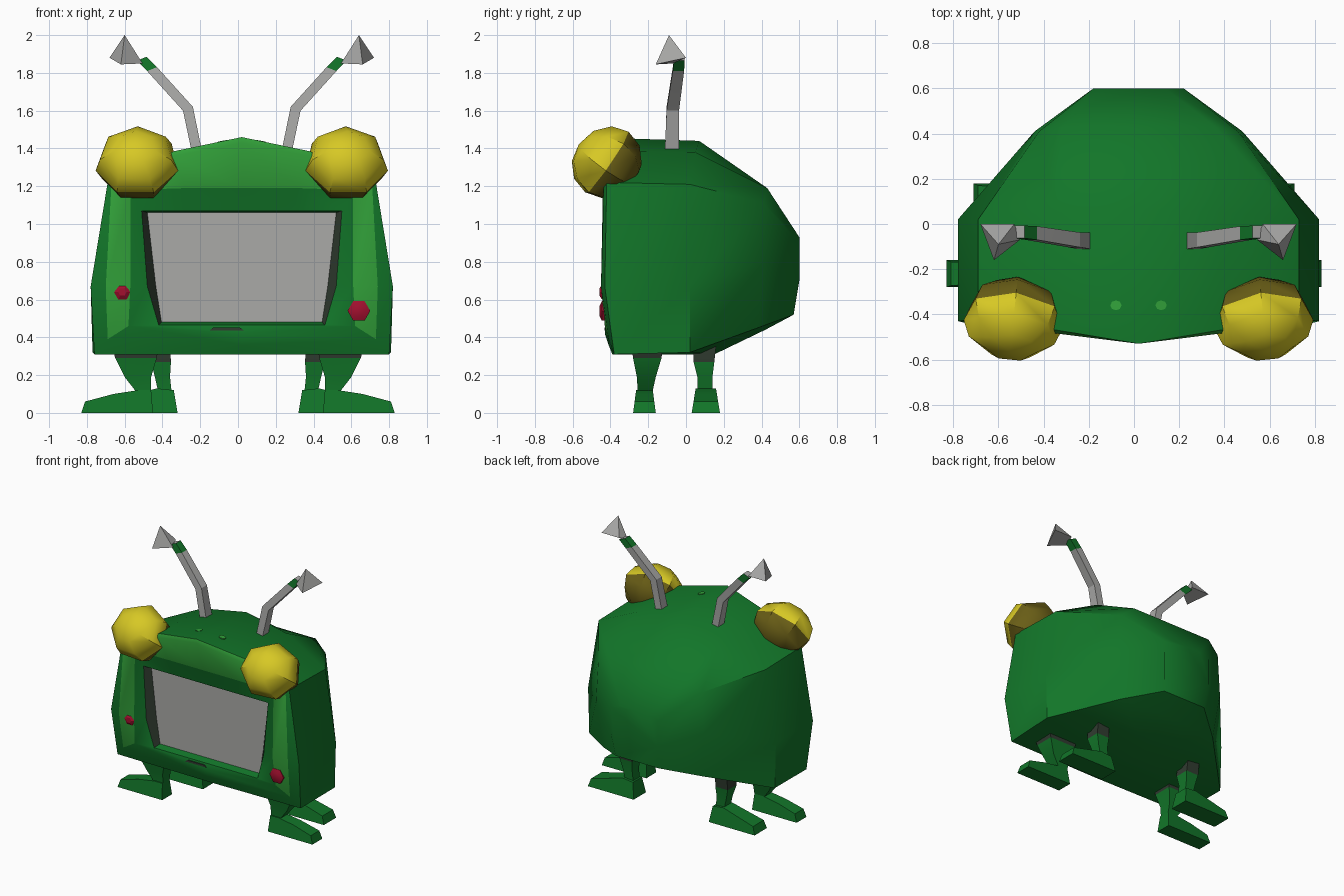
import bpy, bmesh, math
from mathutils import Vector

if "Cube" in bpy.data.objects:
    bpy.data.objects.remove(bpy.data.objects["Cube"])

CX = 0.02  # symmetry plane of the body


def material(name, rgb):
    m = bpy.data.materials.new(name)
    m.diffuse_color = (*rgb, 1)
    m.use_nodes = True
    m.node_tree.nodes["Principled BSDF"].inputs["Base Color"].default_value = m.diffuse_color
    return m


GREEN = material("green", (0.006, 0.18, 0.022))
LIGHT = material("light green", (0.032, 0.36, 0.042))
DARK = material("dark grey green", (0.03, 0.045, 0.03))
GREY = material("light grey", (0.40, 0.40, 0.39))
YELLOW = material("yellow", (0.68, 0.58, 0.018))
OLIVE = material("olive", (0.14, 0.11, 0.008))
RED = material("red", (0.36, 0.005, 0.028))


def finish(name, bm, mats, angle=30):
    bmesh.ops.recalc_face_normals(bm, faces=bm.faces)
    me = bpy.data.meshes.new(name)
    bm.to_mesh(me)
    bm.free()
    for m in mats:
        me.materials.append(m)
    ob = bpy.data.objects.new(name, me)
    bpy.context.collection.objects.link(ob)
    bpy.ops.object.select_all(action='DESELECT')
    ob.select_set(True)
    bpy.context.view_layer.objects.active = ob
    bpy.ops.object.shade_smooth_by_angle(angle=math.radians(angle))
    return ob


def loft(bm, rings, rule=lambda band, seg: 0, caps=(0, 0)):
    """Skin a list of equal-length rings; rule picks the material of each quad."""
    vs = [[bm.verts.new(p) for p in r] for r in rings]
    n = len(rings[0])
    for b in range(len(vs) - 1):
        for s in range(n):
            t = (s + 1) % n
            f = bm.faces.new((vs[b][s], vs[b][t], vs[b + 1][t], vs[b + 1][s]))
            f.material_index = rule(b, s)
    for ring, m in zip((vs[0], vs[-1]), caps):
        bm.faces.new(ring).material_index = m


def mirror_ring(half):
    """Half outline from bottom centre to peak, completed by mirroring."""
    right = [(CX + x, y, z) for x, y, z in half]
    left = [(CX - x, y, z) for x, y, z in half[-2:0:-1]]
    return right + left


# Body: screen recess, bezel, shell and tapering back as one skin
body_rings = [
    # screen
    [(0, -.37, .48), (.425, -.37, .48), (.455, -.37, .67), (.50, -.37, 1.06), (.28, -.37, 1.06), (0, -.37, 1.06)],
    # opening
    [(0, -.42, .465), (.44, -.42, .465), (.50, -.43, .67), (.53, -.42, 1.07), (.28, -.42, 1.07), (0, -.42, 1.07)],
    # inner edge of bezel band
    [(0, -.43, .42), (.60, -.43, .46), (.59, -.45, .67), (.59, -.44, 1.18), (.30, -.45, 1.19), (0, -.45, 1.19)],
    # outer edge of bezel band
    [(0, -.41, .36), (.71, -.41, .39), (.72, -.45, .67), (.69, -.435, 1.21), (.36, -.485, 1.36), (0, -.53, 1.43)],
    # front rim
    [(0, -.39, .31), (.78, -.38, .31), (.80, -.43, .67), (.71, -.42, 1.22), (.36, -.47, 1.385), (0, -.53, 1.46)],
    # widest section
    [(0, .15, .31), (.79, .02, .32), (.80, .02, .67), (.71, .02, 1.21), (.36, .05, 1.38), (0, .07, 1.44)],
    # shoulder of the back
    [(0, .42, .44), (.42, .38, .45), (.46, .41, .80), (.44, .41, 1.11), (.34, .43, 1.19), (0, .43, 1.19)],
    # rear plate
    [(0, .57, .52), (.18, .57, .52), (.20, .60, .70), (.20, .60, .90), (.12, .60, .93), (0, .60, .93)],
]


def body_colour(band, seg):
    if band == 0 and seg in (1, 2, 7, 8):
        return 2          # dark recess sides
    if band == 2 and 1 <= seg <= 8:
        return 1          # light band round the screen
    if band == 3 and 3 <= seg <= 6:
        return 1
    return 0


bm = bmesh.new()
loft(bm, [mirror_ring(r) for r in body_rings], body_colour, caps=(3, 0))
finish("body", bm, [GREEN, LIGHT, DARK, GREY], 38)

# Eyes: faceted balls, yellow in front and olive behind
for side, name in ((-1, "left_eye"), (1, "right_eye")):
    bm = bmesh.new()
    bmesh.ops.create_uvsphere(bm, u_segments=7, v_segments=6, radius=1)
    axis = Vector((side * 0.08, -0.82, 0.57)).normalized()
    turn = axis.to_track_quat('Z', 'Y')
    for f in bm.faces:
        f.material_index = 0 if f.calc_center_median().z > 0 else 1
    for v in bm.verts:
        p = turn @ Vector((v.co.x * .225, v.co.y * .205, v.co.z * .18))
        v.co = p + Vector((CX + side * .553, -.42, 1.32))
    finish(name, bm, [YELLOW, OLIVE], 35)


# Antennae: bent tapering stalk, green collar and pointed tip
def square(c, w, d):
    x, y, z = c
    return [(x - w, y - d, z - w * .4), (x + w, y - d, z + w * .4),
            (x + w, y + d, z + w * .4), (x - w, y + d, z - w * .4)]


def sided(ring, side, cx):
    return [(cx + side * x, y, z) for x, y, z in ring]


for side, name in ((-1, "left"), (1, "right")):
    path = [((.235, -.075, 1.37), .03, .037), ((.285, -.07, 1.61), .026, .033),
            ((.475, -.04, 1.82), .026, .03), ((.53, -.035, 1.875), .026, .028)]
    rings = []
    for c, w, d in path:
        r = square(c, w, d)
        if c[2] > 1.5:  # turn the cross-section with the bend
            r = [(x, y, 2 * c[2] - z) for x, y, z in r]
        rings.append(sided(r, side, CX))
    bm = bmesh.new()
    loft(bm, rings, lambda b, s: 1 if b == 2 else 0)
    finish(name + "_antenna", bm, [GREY, GREEN])

    bm = bmesh.new()
    base = [(.70, 0, 1.88), (.64, -.16, 1.845), (.525, -.07, 1.85), (.55, 0, 1.88)]
    vs = [bm.verts.new(p) for p in sided(base, side, CX)]
    top = bm.verts.new((CX + side * .62, -.09, 2.0))
    bm.faces.new(vs)
    for i in range(4):
        bm.faces.new((vs[i], vs[(i + 1) % 4], top))
    finish(name + "_antenna_tip", bm, [GREY], 20)


# Legs and feet
def box_ring(x0, x1, y0, y1, z):
    return [(x0, y0, z), (x1, y0, z), (x1, y1, z), (x0, y1, z)]


legs = {
    "front": ([(.42, .67, -.29, -.12, .36), (.43, .65, -.28, -.13, .29),
               (.46, .60, -.26, -.16, .19), (.46, .53, -.255, -.18, .10)],
              [(.45, 0), (.83, 0), (.81, .06), (.66, .10), (.53, .12), (.46, .12)], (-.28, -.16)),
    "back": ([(.36, .46, .04, .16, .36), (.355, .46, .04, .15, .27),
              (.36, .44, .06, .14, .19), (.35, .42, .06, .14, .10)],
             [(.32, 0), (.71, 0), (.69, .06), (.54, .10), (.43, .13), (.34, .12)], (.03, .18)),
}
for side, sname in ((-1, "left"), (1, "right")):
    for lname, (sections, profile, (y0, y1)) in legs.items():
        bm = bmesh.new()
        loft(bm, [sided(box_ring(*s), side, 0) for s in sections],
             lambda b, s: 1 if b == 0 else 0, caps=(1, 0))
        finish(f"{sname}_{lname}_leg", bm, [GREEN, DARK])
        bm = bmesh.new()
        mid, half = (y0 + y1) / 2, (y1 - y0) / 2
        # foot narrows slightly toward its top
        rings = [[(side * x, mid + k * half * (1 - 2.2 * z), z) for x, z in profile] for k in (-1, 1)]
        loft(bm, rings)
        finish(f"{sname}_{lname}_foot", bm, [GREEN])

# Control knobs: six-sided domes on the bezel
for name, x, z, r in (("small_knob", -.612, .64, .045), ("large_knob", .64, .54, .06)):
    bm = bmesh.new()
    rings = []
    for y, k in ((-.40, 1), (-.445, 1), (-.458, .5)):
        rings.append([(x + r * k * math.cos(i * math.pi / 3), y,
                       z + r * k * math.sin(i * math.pi / 3)) for i in range(6)])
    loft(bm, rings)
    finish(name, bm, [RED])

# Nostrils: thin plates lying on the roof slope
for side, name in ((-1, "left_nostril"), (1, "right_nostril")):
    bm = bmesh.new()
    rings = []
    for h in (-.003, .005):
        ring = []
        for i in range(8):
            dx = .10 + .025 * math.cos(i * math.pi / 4)
            y = -.36 + .022 * math.sin(i * math.pi / 4)
            z = 1.46 - .02 * (y + .53) / .6 - .19 * dx + h
            ring.append((CX + side * dx, y, z))
        rings.append(ring)
    loft(bm, rings)
    finish(name, bm, [LIGHT])

# Mouth slot: thin plate under the screen
bm = bmesh.new()
loft(bm, [[(-.15, y, .437), (.03, y, .437), (.01, y, .452), (-.13, y, .452)] for y in (-.432, -.424)])
finish("mouth_slot", bm, [DARK])
